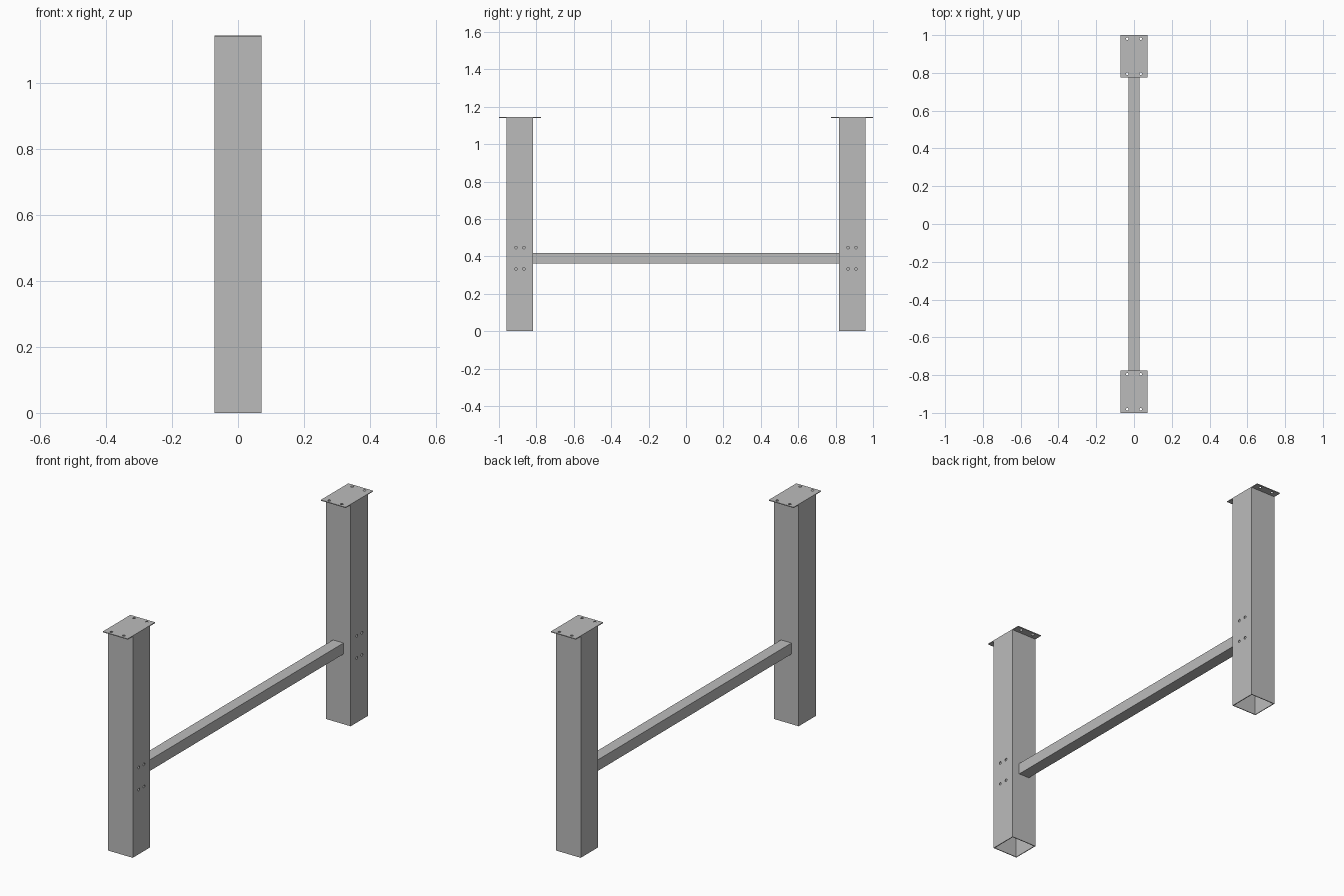
import bpy
from mathutils import Vector

if "Cube" in bpy.data.objects:
    bpy.data.objects.remove(bpy.data.objects["Cube"])

POST_Y, POST_W, HEIGHT = 0.888, 0.142, 1.145
WALL, PLATE_T, HOLE_R = 0.004, 0.004, 0.007
BEAM_W, BEAM_Z = 0.06, 0.39

steel = bpy.data.materials.new("grey_steel")
steel.use_nodes = True
GREY = (0.5, 0.5, 0.5, 1)
steel.diffuse_color = GREY
steel.node_tree.nodes["Principled BSDF"].inputs["Base Color"].default_value = GREY


def box(name, size, center):
    bpy.ops.mesh.primitive_cube_add(size=1, location=center)
    ob = bpy.context.object
    ob.name = name
    ob.scale = size
    bpy.ops.object.transform_apply(location=False, rotation=False, scale=True)
    ob.data.materials.append(steel)
    return ob


def cut(ob, cutter):
    """Subtract a cutter from a part, then discard the cutter."""
    cutter.hide_render = True
    mod = ob.modifiers.new("cut", "BOOLEAN")
    mod.operation = "DIFFERENCE"
    mod.solver = "EXACT"
    mod.object = cutter
    bpy.context.view_layer.objects.active = ob
    bpy.ops.object.modifier_apply(modifier=mod.name)
    bpy.data.objects.remove(cutter)


def drill(ob, center, axis):
    bpy.ops.mesh.primitive_cylinder_add(vertices=20, radius=HOLE_R, depth=0.03, location=center)
    drill_bit = bpy.context.object
    drill_bit.rotation_euler = Vector((0, 0, 1)).rotation_difference(Vector(axis)).to_euler()
    drill_bit.data.materials.append(steel)
    bpy.context.view_layer.update()
    cut(ob, drill_bit)


for side, label in ((-1, "front"), (1, "back")):
    y = side * POST_Y

    # Square tube post, open at the bottom, bolt holes on the +x wall
    post_h = HEIGHT - PLATE_T
    post = box(label + "_post", (POST_W, POST_W, post_h), (0, y, post_h / 2))
    inner = POST_W - 2 * WALL
    cut(post, box("post_core", (inner, inner, post_h + 0.1), (0, y, post_h / 2)))
    for dy in (-0.021, 0.021):
        for dz in (-0.057, 0.057):
            drill(post, (POST_W / 2, y + dy, BEAM_Z + dz), (1, 0, 0))

    # Mounting plate with four corner holes
    plate = box(label + "_mounting_plate", (POST_W, 0.224, PLATE_T),
                (0, y, HEIGHT - PLATE_T / 2))
    for dx in (-0.036, 0.036):
        for dy in (-0.093, 0.093):
            drill(plate, (dx, y + dy, HEIGHT), (0, 0, 1))

# Crossbar tube between the inner faces of the posts
length = 2 * POST_Y - POST_W
bar = box("crossbar", (BEAM_W, length, BEAM_W * 0.95), (0, 0, BEAM_Z))
hollow = BEAM_W - 2 * WALL
cut(bar, box("bar_core", (hollow, length + 0.1, hollow * 0.95), (0, 0, BEAM_Z)))
